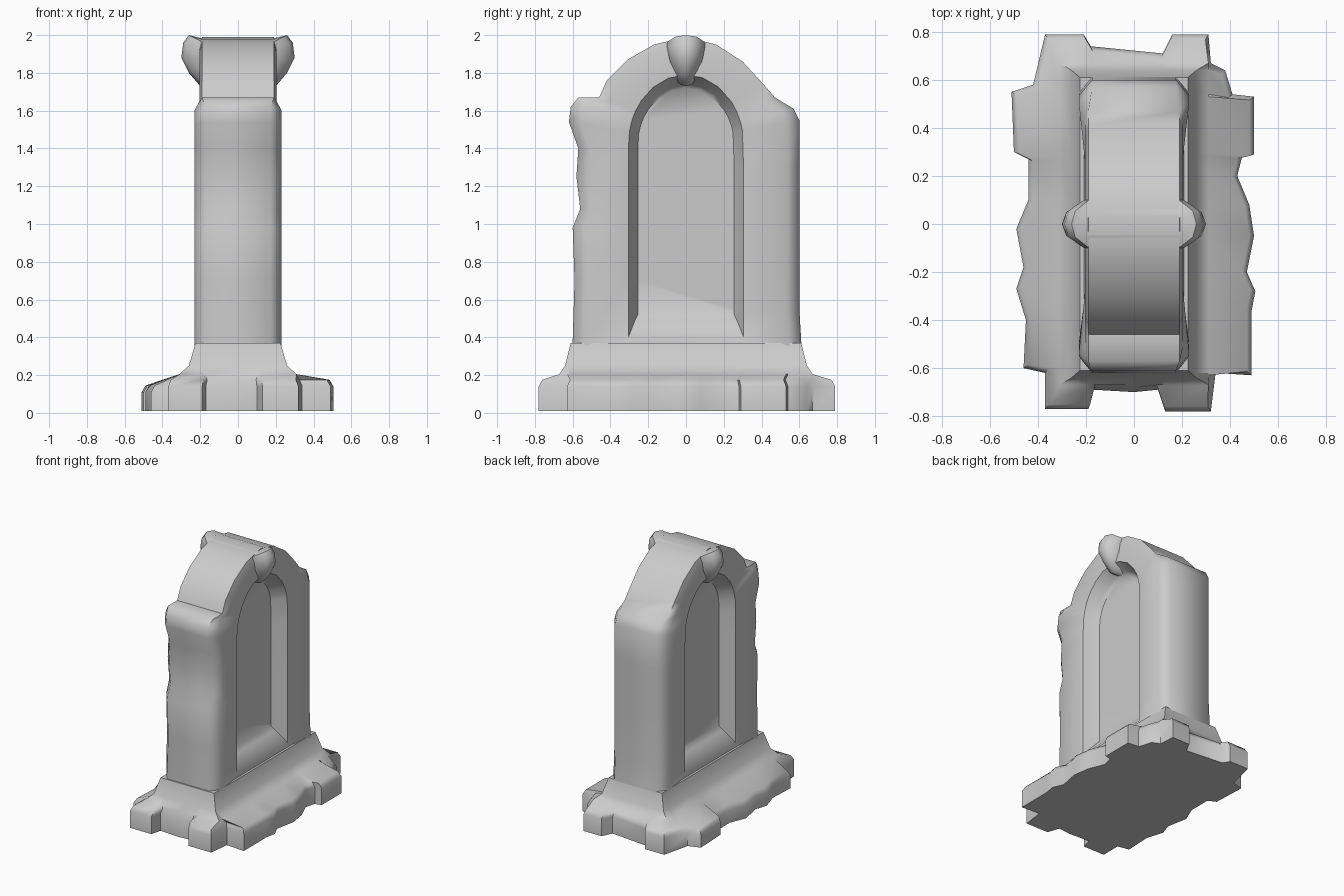
import bpy, bmesh
from math import atan2, cos, sin

if "Cube" in bpy.data.objects:
    bpy.data.objects.remove(bpy.data.objects["Cube"])


def loft(name, rings, angle=0.95):
    """Skin equal-length closed rings and cap both ends."""
    bm = bmesh.new()
    vs = [[bm.verts.new(p) for p in r] for r in rings]
    n = len(vs[0])
    for a, b in zip(vs, vs[1:]):
        for i in range(n):
            j = (i + 1) % n
            bm.faces.new((a[i], a[j], b[j], b[i]))
    bm.faces.new(vs[0][::-1])
    bm.faces.new(vs[-1])
    bmesh.ops.remove_doubles(bm, verts=bm.verts, dist=0.0005)
    bmesh.ops.recalc_face_normals(bm, faces=bm.faces)
    me = bpy.data.meshes.new(name)
    bm.to_mesh(me)
    bm.free()
    ob = bpy.data.objects.new(name, me)
    bpy.context.collection.objects.link(ob)
    bpy.ops.object.select_all(action='DESELECT')
    ob.select_set(True)
    bpy.context.view_layer.objects.active = ob
    bpy.ops.object.shade_smooth_by_angle(angle=angle)
    return ob


def clamp(v, m):
    return max(-m, min(m, v))


# Rubble plinth: plan outline of the projecting stones
plan = [(-.37, -.77), (-.19, -.77), (-.17, -.69), (0, -.70), (.10, -.69), (.13, -.78),
        (.32, -.78), (.34, -.62), (.49, -.63), (.49, -.36), (.505, -.28), (.47, -.20),
        (.50, -.05), (.48, .08), (.43, .20), (.45, .28), (.50, .29), (.50, .53),
        (.41, .54), (.38, .64), (.32, .67), (.31, .79), (.16, .79), (.12, .71),
        (-.18, .74), (-.21, .79), (-.37, .79), (-.42, .58), (-.51, .55), (-.50, .30),
        (-.44, .27), (-.44, .10), (-.49, -.02), (-.46, -.18), (-.49, -.27), (-.45, -.40),
        (-.46, -.60), (-.37, -.62)]


def drop(x):
    return 0.03 if x < -0.4 else 0


rings = [[(x, y, 0.01) for x, y in plan],
         [(x, y, 0.14 - drop(x)) for x, y in plan],
         [(x * .96, y * .975, 0.175 - drop(x)) for x, y in plan]]
for bx, by, z in ((.31, .67, .205), (.26, .64, .25), (.225, .61, .37)):
    rings.append([(clamp(x, bx), clamp(y, by), z) for x, y in plan])
loft("rubble_plinth", rings)

# Arched slab: worn silhouette in the y-z plane
outline = [(-.60, .20), (-.60, .38), (-.59, .70), (-.60, .98), (-.56, 1.08), (-.58, 1.25),
           (-.57, 1.40), (-.62, 1.54), (-.61, 1.62), (-.57, 1.67), (-.46, 1.67),
           (-.42, 1.76), (-.31, 1.87), (-.17, 1.95), (0, 1.99), (.16, 1.95), (.30, 1.86),
           (.41, 1.74), (.47, 1.67), (.57, 1.61), (.60, 1.55), (.60, 1.30), (.60, .90),
           (.60, .55), (.61, .38), (.63, .20)]


def face_ring(s):
    """Edge of the flat frame face, set in from the silhouette."""
    out = []
    for y, z in outline:
        zz = z if z < 1.4 else 1.4 + (z - 1.4) * 0.92
        out.append((s * (0.205 if z > 1.65 else 0.23), y * 0.89, zz))
    return out


def edge_ring(s):
    return [(s * (0.19 if z > 1.65 else 0.175), y, z) for y, z in outline]


def niche_ring(s, x, w, rise, sill):
    """Round-headed opening matched point for point to the silhouette."""
    out = []
    for y, z in outline:
        if z < 1.42:
            out.append((s * x, w if y > 0 else -w, max(z, sill)))
        else:
            a = atan2(z - 1.42, y)
            out.append((s * x, w * cos(a), 1.42 + rise * sin(a)))
    return out


def side(s):
    return [niche_ring(s, .10, .255, .30, .52), niche_ring(s, .125, .27, .32, .49),
            niche_ring(s, .205, .305, .37, .40), face_ring(s), edge_ring(s)]


loft("arched_slab", side(-1) + side(1)[::-1])

# Keystone bulging out on both faces at the crown, tapering downward
half = [(.20, 1.985), (.26, 2.0), (.29, 1.96), (.30, 1.88), (.26, 1.80), (.20, 1.73)]
key = half + [(-x, z) for x, z in reversed(half)]
loft("keystone", [[(x * k, y * (1 - max(0, 1.93 - z) * 2.2), 1.87 + (z - 1.87) * k)
                   for x, z in key]
                  for y, k in ((-.10, .72), (-.055, .94), (0, 1), (.055, .94), (.10, .72))])
